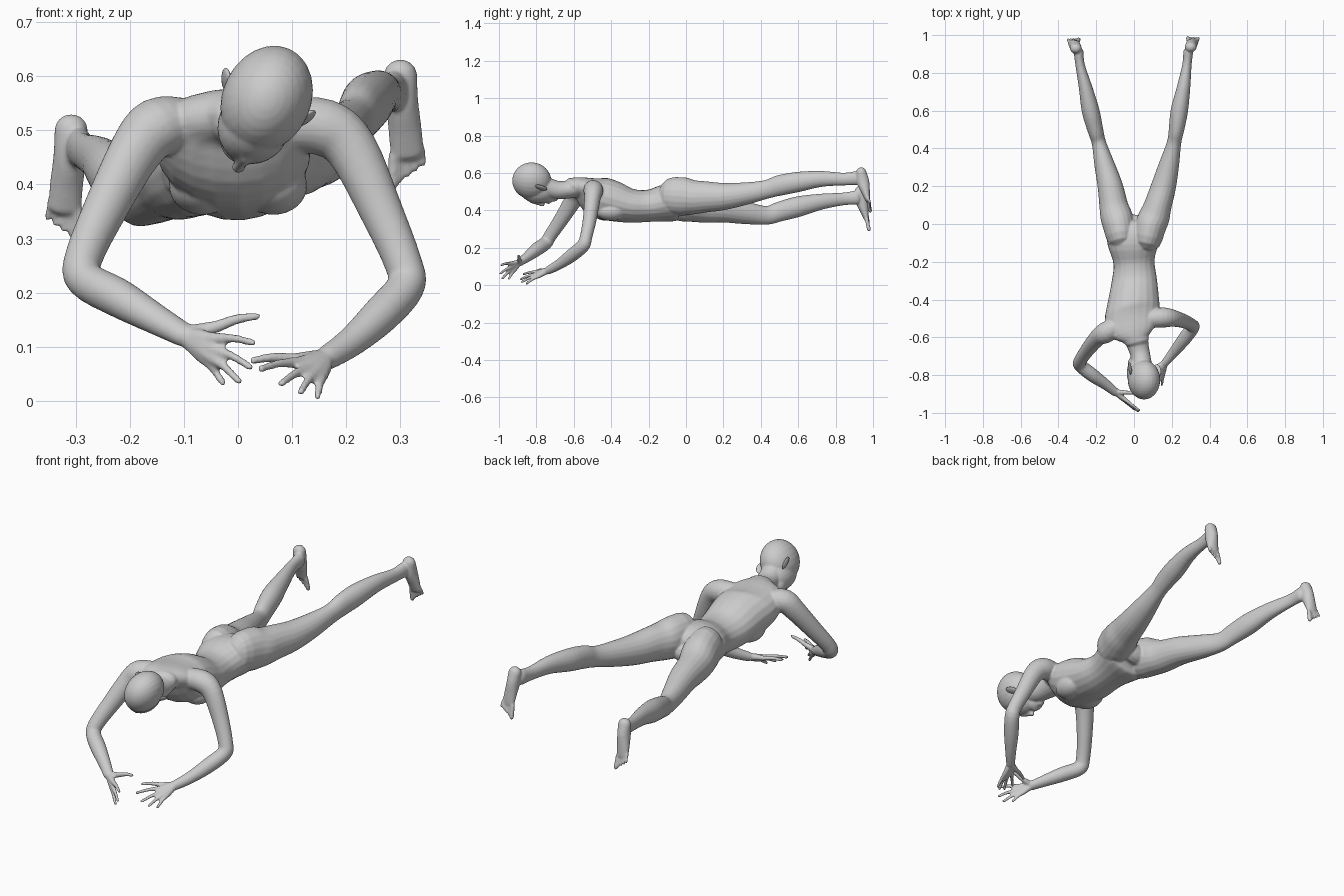
import bpy, bmesh, math
from mathutils import Vector as V, Matrix

bm = bmesh.new()


def spline(rows, steps=4):
    """Catmull-Rom through rows of equal-length numbers."""
    p = [rows[0]] + list(rows) + [rows[-1]]
    out = []
    for i in range(1, len(p) - 2):
        for k in range(steps):
            t = k / steps
            out.append([0.5 * (2 * b + (c - a) * t + (2 * a - 5 * b + 4 * c - d) * t * t
                               + (3 * b - a - 3 * c + d) * t ** 3)
                        for a, b, c, d in zip(p[i - 1], p[i], p[i + 1], p[i + 2])])
    return out + [list(rows[-1])]


def loft(rows, w0=(1, 0, 0), w1=None, skew=False, sides=20):
    """Tube through (x, y, z, half width, half height) with rounded ends."""
    rows = spline(rows)
    w0, w1 = V(w0), V(w1 or w0)
    n = len(rows)
    pts = [V(r[:3]) for r in rows]
    frames = []
    for i in range(n):
        t = (pts[min(i + 1, n - 1)] - pts[max(i - 1, 0)]).normalized()
        w = w0.lerp(w1, i / (n - 1))
        if not skew:
            w = w - t * w.dot(t)
        w.normalize()
        frames.append((pts[i], t, w, t.cross(w).normalized(), rows[i][3], rows[i][4]))

    def cap(f, sign):
        p, t, w, h, a, b = f
        r = min(a, b)
        return [(p + t * sign * r * math.sin(q), t, w, h, a * math.cos(q), b * math.cos(q))
                for q in (0.5, 1.0, 1.35)]
    frames = cap(frames[0], -1)[::-1] + frames + cap(frames[-1], 1)
    rings = []
    for p, t, w, h, a, b in frames:
        rings.append([bm.verts.new(p + w * a * math.cos(u) + h * b * math.sin(u))
                      for u in (2 * math.pi * k / sides for k in range(sides))])
    for r, s in zip(rings, rings[1:]):
        for k in range(sides):
            m = (k + 1) % sides
            bm.faces.new((r[k], r[m], s[m], s[k]))
    bm.faces.new(rings[0][::-1])
    bm.faces.new(rings[-1])


def ball(target, c, size, axes=((1, 0, 0), (0, 1, 0), (0, 0, 1))):
    m = Matrix([V(a).normalized() * s for a, s in zip(axes, size)]).transposed().to_4x4()
    bmesh.ops.create_uvsphere(target, u_segments=24, v_segments=16, radius=1,
                              matrix=Matrix.Translation(c) @ m)


def finish(target, name):
    bmesh.ops.recalc_face_normals(target, faces=target.faces)
    me = bpy.data.meshes.new(name)
    target.to_mesh(me)
    target.free()
    for f in me.polygons:
        f.use_smooth = True
    ob = bpy.data.objects.new(name, me)
    bpy.context.collection.objects.link(ob)
    return ob


# Torso, twisted between shoulders and hips
loft([(0.01, -.61, .53, .07, .045), (-.01, -.56, .52, .13, .06), (-.01, -.48, .477, .148, .106),
      (-.005, -.40, .452, .138, .11), (0, -.30, .425, .122, .092), (0, -.20, .424, .11, .086),
      (-.003, -.10, .44, .138, .1), (-.003, -.03, .435, .14, .09), (0, .0, .425, .09, .05)],
     (1, .28, 0), (1, 0, .15), skew=True)
ball(bm, (-.066, -.42, .398), (.062, .085, .054))
ball(bm, (.066, -.40, .398), (.062, .085, .054))

# Neck
loft([(0, -.56, .525, .075, .052), (.02, -.64, .51, .058, .048), (.035, -.70, .51, .052, .05),
      (.045, -.77, .535, .055, .055)])

# Head, crown towards the front, face turned down
face, side, crown = V((-.42, 0, -.91)), V((.91, 0, -.42)), V((0, -1, 0))
ax = (face, side, crown)
ball(bm, (.053, -.825, .558), (.102, .082, .104), ax)
ball(bm, (.03, -.79, .51), (.074, .067, .098), ax)
ball(bm, (.013, -.74, .483), (.046, .047, .046), ax)
ball(bm, (.004, -.703, .466), (.018, .022, .018), ax)
loft([(.014, -.83, .448, .009, .009), (.004, -.79, .438, .010, .010),
      (.001, -.768, .432, .012, .012)], side)
ball(bm, (.004, -.735, .446), (.009, .020, .010), ax)

# Arms
loft([(-.10, -.545, .51, .05, .05), (-.15, -.575, .505, .056, .055), (-.19, -.60, .46, .046, .05),
      (-.245, -.665, .355, .038, .042), (-.285, -.725, .265, .034, .036),
      (-.283, -.75, .225, .036, .035), (-.22, -.80, .19, .036, .036),
      (-.15, -.85, .15, .027, .029), (-.10, -.89, .122, .021, .024)], (.6, -.8, 0))
loft([(.09, -.50, .51, .05, .05), (.16, -.495, .505, .053, .053), (.21, -.50, .465, .044, .048),
      (.265, -.515, .35, .037, .04), (.305, -.535, .255, .033, .035),
      (.31, -.55, .212, .036, .035), (.265, -.61, .16, .036, .035),
      (.21, -.68, .11, .027, .028), (.165, -.735, .08, .021, .023)], (0, 1, 0))


# Hands: palm fans out from the wrist into each finger
def hand(wrist, thumb, tips):
    wrist = V(wrist)
    for i, tip in enumerate([thumb] + tips):
        tip = wrist.lerp(V(tip), 1.02)
        k = wrist.lerp(tip, .45)
        start = wrist.lerp(k, .15)
        mid = k.lerp(tip, .5) + V((0, 0, .004))
        r = .0082 if i else .0095
        loft([(*start, .017, .014), (*wrist.lerp(k, .6), .014, .013), (*k, .0115, .011),
              (*mid, r, r), (*tip, .007, .007)], (.3, .3, 1), sides=12)


hand((-.10, -.89, .122), (.033, -.895, .156),
     [(.025, -.985, .108), (.02, -.99, .064), (0, -.98, .038), (-.03, -.945, .036)])
hand((.165, -.735, .08), (.03, -.80, .075),
     [(.045, -.865, .06), (.082, -.88, .033), (.117, -.875, .018), (.147, -.85, .010)])

# Legs, starting in the buttocks
loft([(.074, -.07, .478, .078, .1), (.088, -.01, .474, .083, .102), (.108, .04, .470, .082, .092),
      (.127, .10, .472, .073, .084), (.157, .20, .474, .066, .073),
      (.187, .32, .49, .053, .06), (.212, .43, .512, .038, .05), (.225, .50, .533, .041, .055),
      (.24, .60, .552, .046, .054), (.262, .72, .568, .036, .043), (.28, .84, .567, .025, .034),
      (.287, .91, .572, .026, .038)])
loft([(-.072, -.06, .452, .078, .1), (-.082, 0, .438, .085, .1), (-.096, .05, .424, .084, .088),
      (-.108, .10, .414, .076, .08), (-.126, .20, .405, .067, .07),
      (-.158, .32, .386, .053, .06), (-.186, .43, .373, .038, .05), (-.205, .50, .393, .042, .053),
      (-.23, .60, .42, .047, .055), (-.256, .72, .446, .036, .043), (-.285, .84, .461, .025, .034),
      (-.293, .91, .468, .026, .038)])


# Feet, pointing down, with five toes each
def foot(sx, heel):
    x, y, z = heel
    rows = [(0, 0, 0, .031, .028), (.003, .009, -.05, .03, .034),
            (.009, .024, -.105, .031, .023), (.012, .034, -.145, .031, .014)]
    loft([(x + sx * a, y + b, z + c, w, h) for a, b, c, w, h in rows], (1, 0, 0))
    for i in range(5):
        u = i / 4
        a = V((x + sx * (-.012 + .05 * u), y + .036, z - .15 + .02 * u))
        tip = a + V((sx * (-.003 + .008 * u), .012, -.055 + .022 * u))
        r = .0062 if i else .0105
        loft([(*a, r, r), (*a.lerp(tip, .5), r, r), (*tip, r, r)], sides=12)


foot(1, (.300, .937, .603))
foot(-1, (-.308, .93, .502))

# One continuous skin over all the parts
body = finish(bm, "body")
rm = body.modifiers.new("skin", 'REMESH')
rm.mode = 'VOXEL'
rm.voxel_size = .005
rm.use_smooth_shade = True
sm = body.modifiers.new("soften", 'SMOOTH')
sm.factor = .5
sm.iterations = 4

# Ears
for name, c, s in (("left_ear", (-.021, -.765, .592), -1), ("right_ear", (.124, -.775, .522), 1)):
    e = bmesh.new()
    flare = (side * s * .7 - face).normalized()
    up = (crown - face * .3).normalized()
    thin = flare.cross(up).normalized()
    ball(e, c, (.022, .034, .008), (flare, up, thin))
    finish(e, name)
